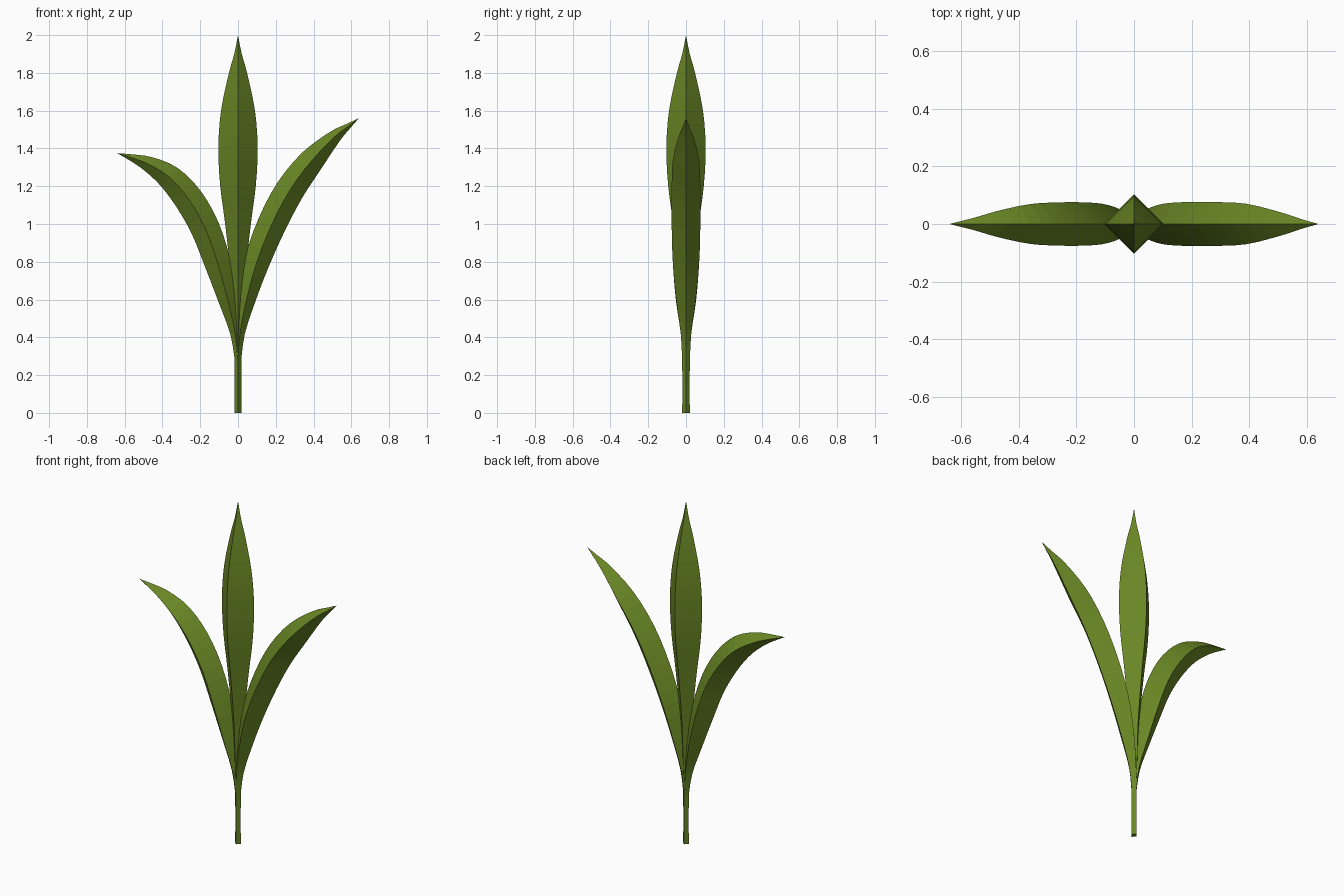
import bpy
import bmesh
from mathutils import Vector

if "Cube" in bpy.data.objects:
    bpy.data.objects.remove(bpy.data.objects["Cube"])

# single leaf colour
green = bpy.data.materials.new("leaf green")
green.diffuse_color = (0.14, 0.24, 0.018, 1)
green.use_nodes = True
green.node_tree.nodes["Principled BSDF"].inputs["Base Color"].default_value = green.diffuse_color


def smooth(rows, steps=3):
    """Catmull-Rom through rows of (x, z, half depth, half width)."""
    out = []
    for i in range(len(rows) - 1):
        a, b = rows[max(i - 1, 0)], rows[i]
        c, d = rows[i + 1], rows[min(i + 2, len(rows) - 1)]
        for s in range(steps):
            t = s / steps
            out.append([0.5 * (2 * q + (r - p) * t + (2 * p - 5 * q + 4 * r - u) * t * t
                               + (3 * q - p - 3 * r + u) * t ** 3)
                        for p, q, r, u in zip(a, b, c, d)])
    out.append(list(rows[-1]))
    return out


def leaf(name, rows):
    """Diamond-section leaf swept along a path in the xz plane, pointed at the top."""
    pts = smooth(rows)
    bm = bmesh.new()
    rings = []
    for i, (x, z, d, w) in enumerate(pts[:-1]):
        p, q = pts[max(i - 1, 0)], pts[i + 1]
        t = Vector((q[0] - p[0], 0, q[1] - p[1])).normalized()
        n = Vector((t.z, 0, -t.x))
        if i == 0:
            n = Vector((1, 0, 0))
        c = Vector((x, 0, z))
        y = Vector((0, w, 0))
        rings.append([bm.verts.new(v) for v in (c + n * d, c + y, c - n * d, c - y)])
    tip = bm.verts.new((pts[-1][0], 0, pts[-1][1]))
    for a, b in zip(rings, rings[1:]):
        for k in range(4):
            j = (k + 1) % 4
            bm.faces.new((a[k], a[j], b[j], b[k]))
    for k in range(4):
        bm.faces.new((rings[-1][k], rings[-1][(k + 1) % 4], tip))
    bm.faces.new(rings[0][::-1])
    bmesh.ops.recalc_face_normals(bm, faces=bm.faces)
    me = bpy.data.meshes.new(name)
    bm.to_mesh(me)
    bm.free()
    me.materials.append(green)
    ob = bpy.data.objects.new(name, me)
    bpy.context.collection.objects.link(ob)


# upright middle leaf with its stem
leaf("middle_leaf", [
    (0, 0, .018, .02), (0, .25, .018, .02), (0, .45, .024, .026), (0, .7, .036, .036),
    (0, 1.0, .068, .068), (0, 1.2, .094, .094), (0, 1.4, .104, .104),
    (0, 1.6, .09, .09), (0, 1.8, .048, .048), (0, 1.9, .02, .02), (0, 2.0, 0, 0)])

# taller leaf leaning right
leaf("right_leaf", [
    (0, .27, .016, .02), (.01, .42, .026, .028), (.045, .6, .048, .052),
    (.10, .8, .068, .07), (.18, 1.0, .077, .076), (.275, 1.18, .077, .076),
    (.39, 1.335, .066, .07), (.51, 1.46, .036, .04), (.58, 1.515, .016, .017),
    (.64, 1.56, 0, 0)])

# shorter leaf arching left
leaf("left_leaf", [
    (0, .27, .016, .02), (-.015, .42, .026, .028), (-.055, .6, .05, .054),
    (-.11, .8, .07, .07), (-.175, .98, .077, .075), (-.26, 1.13, .077, .075),
    (-.36, 1.245, .066, .069), (-.47, 1.315, .042, .046), (-.56, 1.35, .019, .02),
    (-.64, 1.375, 0, 0)])
